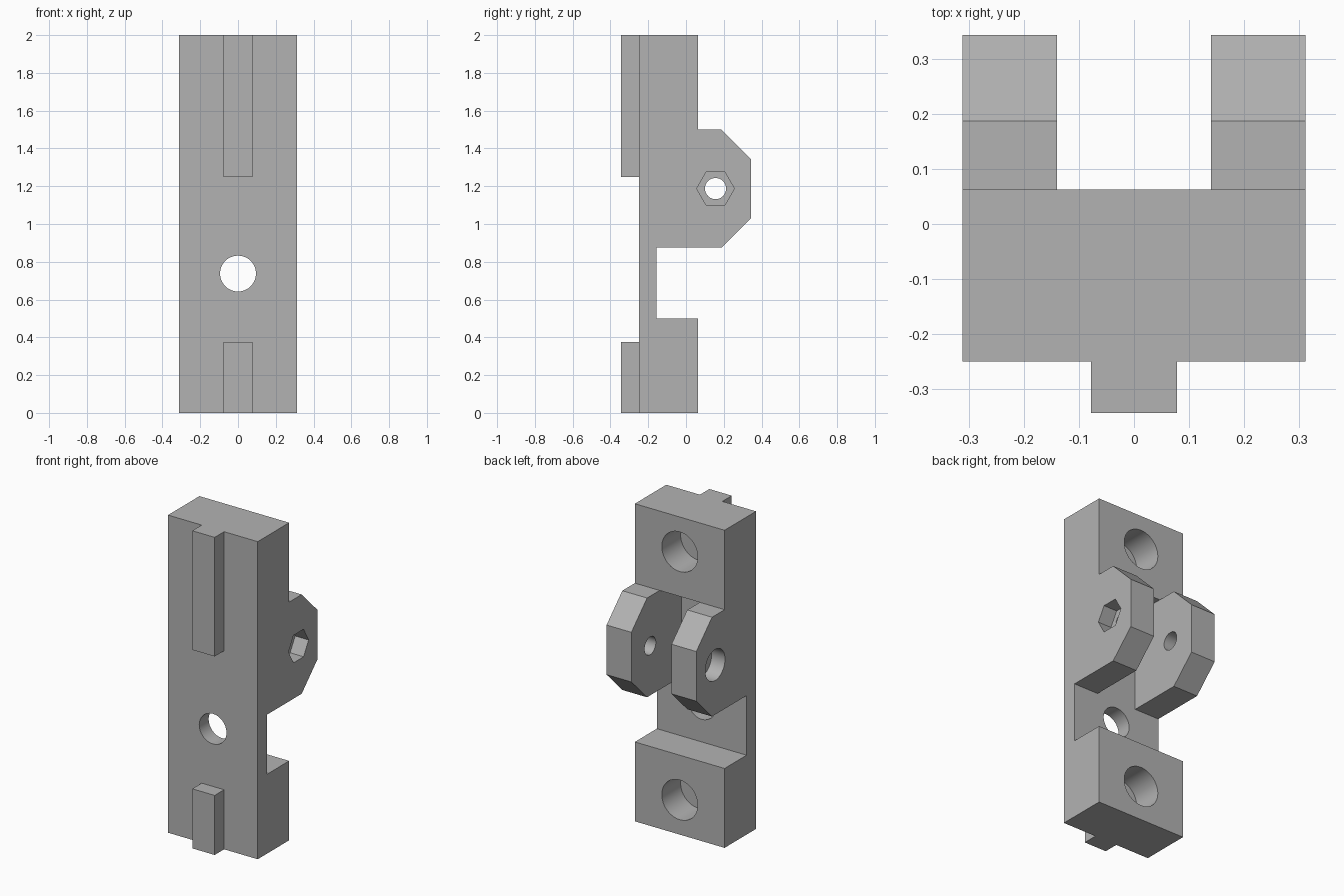
import bpy
import bmesh
from math import pi, radians

if "Cube" in bpy.data.objects:
    bpy.data.objects.remove(bpy.data.objects["Cube"], do_unlink=True)

HALF_W = 0.3125      # half width of the block
BACK = 0.0625        # rear face of the end blocks
FRONT = -0.25        # front face of the plate
FLOOR = -0.15625     # floor of notch and slot
PIVOT_Y, PIVOT_Z = 0.15625, 1.1875

grey = bpy.data.materials.new("plain grey")
grey.use_nodes = True
colour = (0.45, 0.45, 0.45, 1)
grey.diffuse_color = colour
grey.node_tree.nodes["Principled BSDF"].inputs["Base Color"].default_value = colour


def extrude_profile(name, points, x0, x1):
    """Extrude a (y, z) outline from x0 to x1."""
    bm = bmesh.new()
    face = bm.faces.new([bm.verts.new((x0, y, z)) for y, z in points])
    grown = bmesh.ops.extrude_face_region(bm, geom=[face])["geom"]
    verts = [v for v in grown if isinstance(v, bmesh.types.BMVert)]
    bmesh.ops.translate(bm, verts=verts, vec=(x1 - x0, 0, 0))
    bmesh.ops.recalc_face_normals(bm, faces=bm.faces)
    mesh = bpy.data.meshes.new(name)
    bm.to_mesh(mesh)
    bm.free()
    mesh.materials.append(grey)
    obj = bpy.data.objects.new(name, mesh)
    bpy.context.collection.objects.link(obj)
    return obj


def box(name, x0, x1, y0, y1, z0, z1):
    return extrude_profile(name, [(y0, z0), (y1, z0), (y1, z1), (y0, z1)], x0, x1)


def rod(name, axis, centre, radius, length, sides=48):
    turn = (0, pi / 2, 0) if axis == "x" else (pi / 2, 0, 0)
    bpy.ops.mesh.primitive_cylinder_add(vertices=sides, radius=radius, depth=length,
                                        location=centre, rotation=turn)
    obj = bpy.context.object
    obj.name = name
    obj.data.materials.append(grey)
    return obj


def combine(target, tool, operation):
    """Apply a boolean and discard the tool."""
    tool.hide_render = True
    mod = target.modifiers.new(tool.name, "BOOLEAN")
    mod.operation = operation
    mod.solver = "EXACT"
    mod.object = tool
    bpy.context.view_layer.objects.active = target
    bpy.ops.object.modifier_apply(modifier=mod.name)
    bpy.data.objects.remove(tool, do_unlink=True)


# Block with lower notch and chamfered lug outline
outline = [(FRONT, 0), (BACK, 0), (BACK, 0.5), (FLOOR, 0.5), (FLOOR, 0.875),
           (0.1875, 0.875), (0.34375, 1.03125), (0.34375, 1.34375),
           (0.1875, 1.5), (BACK, 1.5), (BACK, 2), (FRONT, 2)]
block = extrude_profile("mounting_block", outline, -HALF_W, HALF_W)

# Slot separating the two lugs
combine(block, box("lug_slot", -0.14, 0.14, FLOOR, 0.5, 0.7, 1.5), "DIFFERENCE")

# Locating ridges on the front
for name, z0, z1 in (("lower_ridge", 0, 0.375), ("upper_ridge", 1.25, 2)):
    combine(block, box(name, -0.078, 0.078, -0.34375, FRONT + 0.02, z0, z1), "UNION")

# Through hole in the thin web
combine(block, rod("web_hole", "y", (0, -0.2, 0.7375), 0.095, 0.3), "DIFFERENCE")

# Blind holes in the rear of both end blocks
for z in (0.21875, 1.78125):
    combine(block, rod("blind_hole", "y", (0, BACK, z), 0.125, 0.375), "DIFFERENCE")

# Pivot bore, with nut pocket on the left lug and round pocket on the right
combine(block, rod("pivot_bore", "x", (0, PIVOT_Y, PIVOT_Z), 0.056, 1), "DIFFERENCE")
for name, side, radius, sides in (("nut_pocket", 1, 0.1, 6), ("head_pocket", -1, 0.098, 48)):
    centre = (side * HALF_W, PIVOT_Y, PIVOT_Z)
    combine(block, rod(name, "x", centre, radius, 0.1875, sides), "DIFFERENCE")

# Smooth bores, crisp edges
bpy.ops.object.select_all(action="DESELECT")
block.select_set(True)
bpy.context.view_layer.objects.active = block
bpy.ops.object.shade_smooth_by_angle(angle=radians(30))
